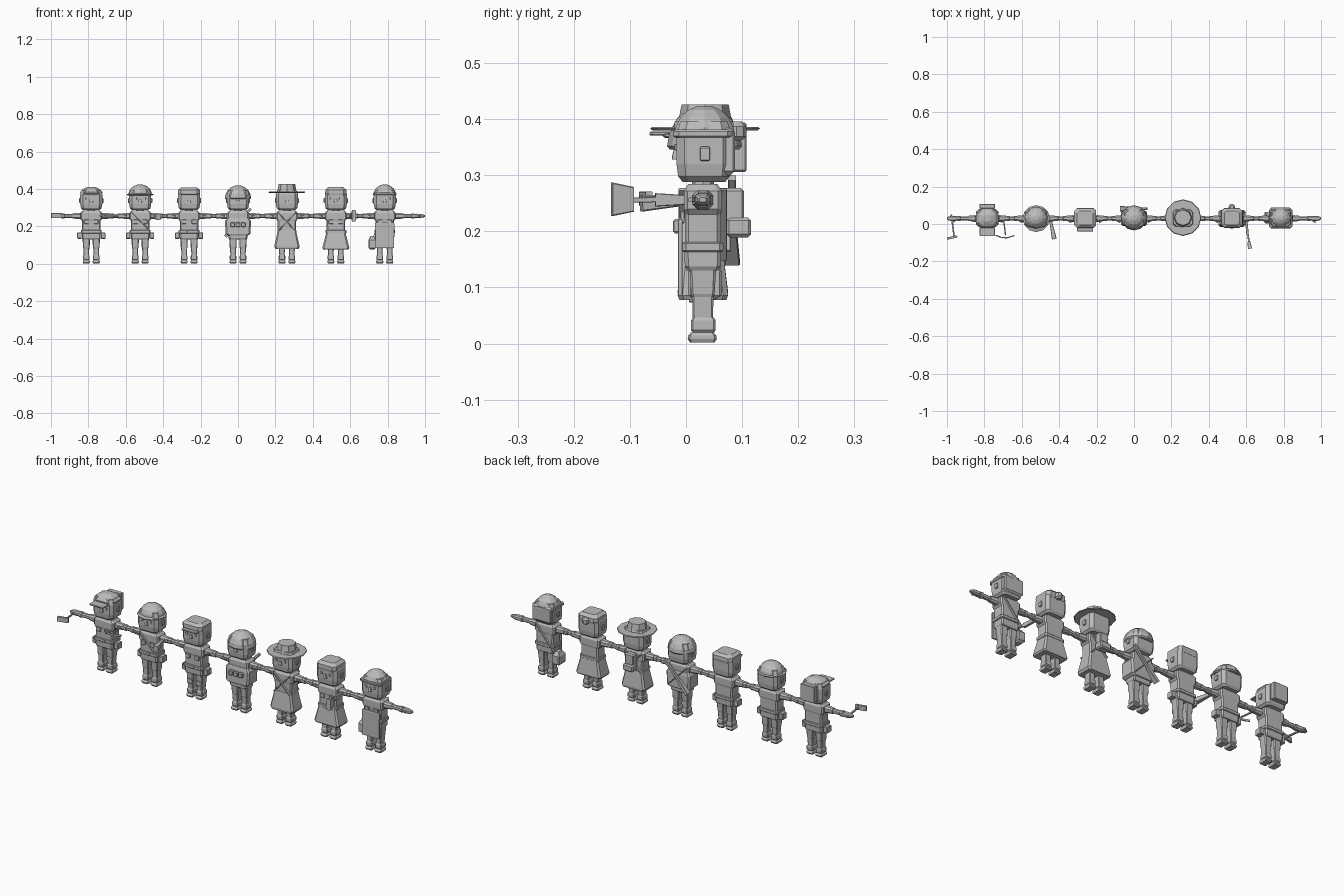
import bpy, bmesh, math
from mathutils import Vector, Matrix

grey = bpy.data.materials.new("grey")
grey.diffuse_color = (0.5, 0.5, 0.5, 1)
CY = 0.03          # depth of the row
STEP = 0.2615      # distance between figures


def finish(name, rings, mat):
    """Skin a stack of closed rings and cap both ends."""
    bm = bmesh.new()
    rows = [[bm.verts.new(mat @ Vector(p)) for p in r] for r in rings]
    n = len(rows[0])
    for a, b in zip(rows, rows[1:]):
        for i in range(n):
            bm.faces.new((a[i], a[(i + 1) % n], b[(i + 1) % n], b[i]))
    bm.faces.new(rows[0][::-1])
    bm.faces.new(rows[-1])
    bmesh.ops.recalc_face_normals(bm, faces=bm.faces)
    me = bpy.data.meshes.new(name)
    bm.to_mesh(me)
    bm.free()
    me.materials.append(grey)
    ob = bpy.data.objects.new(name, me)
    bpy.context.collection.objects.link(ob)
    return ob


def block(name, x, y, rings, cut=0.2, mat=None):
    """Chamfered box from (height, half width, half depth) levels."""
    out = []
    for z, w, d in rings:
        c = cut * min(w, d)
        out.append([(w, d - c, z), (w - c, d, z), (c - w, d, z), (-w, d - c, z),
                    (-w, c - d, z), (c - w, -d, z), (w - c, -d, z), (w, c - d, z)])
    return finish(name, out, Matrix.Translation((x, y, 0)) @ (mat or Matrix()))


def box(name, x, y, z, w, d, h, b=0.003):
    """Box with softened top and bottom; w, d, h are full sizes."""
    w, d, h = w / 2, d / 2, h / 2
    b = min(b, w * .5, d * .5, h * .5)
    return block(name, x, y, [(z - h, w - b, d - b), (z - h + b, w, d),
                              (z + h - b, w, d), (z + h, w - b, d - b)])


def turned(name, x, y, rings, sides=12):
    """Round part from (height, radius x, radius y) levels."""
    out = [[(rx * math.cos(math.tau * i / sides), ry * math.sin(math.tau * i / sides), z)
            for i in range(sides)] for z, rx, ry in rings]
    return finish(name, out, Matrix.Translation((x, y, 0)))


def bar(name, p, q, w, d, w2=None, d2=None):
    """Straight bar between two points, optionally flared."""
    p, q = Vector(p), Vector(q)
    v = q - p
    m = Matrix.Translation(p) @ v.to_track_quat('Z', 'Y').to_matrix().to_4x4()
    return block(name, 0, 0, [(0, w / 2, d / 2), (v.length, (w2 or w) / 2, (d2 or d) / 2)], .2, m)


def body(x):
    for s in (-1, 1):
        lx = x + s * .0265
        block("shoe", lx, CY - .001, [(.002, .016, .022), (.008, .019, .026), (.014, .019, .025),
                                      (.020, .015, .020)])
        block("boot", lx, CY + .001, [(.019, .014, .018), (.024, .018, .022), (.041, .018, .022),
                                      (.046, .015, .019)])
        block("leg", lx, CY, [(.044, .014, .018), (.083, .016, .019), (.088, .018, .021),
                              (.142, .020, .024)])
        along = Matrix.Translation((0, 0, .256)) @ Matrix.Rotation(s * math.pi / 2, 4, 'Y')
        block("sleeve", x, CY, [(.045, .016, .018), (.062, .017, .018), (.100, .014, .014)], .5, along)
        block("forearm", x, CY, [(.098, .011, .011), (.142, .011, .011), (.145, .014, .014),
                                 (.160, .014, .014)], .5, along)
        block("hand", x, CY, [(.158, .009, .010), (.170, .012, .014), (.190, .011, .014),
                              (.209, .007, .010), (.215, .004, .006)], .5, along)
        bar("thumb", (x + s * .168, CY - .010, .257), (x + s * .187, CY - .022, .256), .008, .008)
        box("ear", x + s * .060, CY + .004, .338, .010, .018, .026)
        box("eye", x + s * .024, CY - .0475, .350, .012, .006, .012, .001)
    block("hips", x, CY, [(.130, .046, .028), (.137, .050, .032), (.170, .050, .033)])
    block("torso", x, CY, [(.168, .049, .032), (.230, .050, .032), (.240, .058, .034),
                           (.272, .058, .034), (.284, .046, .026)])
    turned("neck", x, CY, [(.280, .022, .020), (.298, .020, .019)], 8)
    block("head", x, CY + .002, [(.288, .044, .038), (.298, .055, .046), (.320, .059, .049),
                                 (.372, .059, .049), (.396, .050, .042)], .3)
    block("nose", x, CY - .049, [(.328, .009, .006), (.333, .009, .006), (.349, .004, .002)])


def belt(x, pouches=True):
    box("belt", x, CY, .172, .112, .074, .018)
    box("buckle", x, CY - .038, .172, .020, .006, .016, .001)
    for s in (-1, 1):
        if pouches:
            box("side_pouch", x + s * .063, CY, .151, .024, .036, .034)
        box("chest_pocket", x + s * .026, CY - .036, .225, .024, .007, .022, .002)


def dome(name, x, z, r, top, sides=12):
    h = top - z
    turned(name, x, CY + .003, [(z, r, r * .95)] + [
        (z + h * math.sin(a), r * math.cos(a), r * .95 * math.cos(a)) for a in (.3, .65, 1.0, 1.35)], sides)


def flat_cap(x, w=.056, top=.408):
    block("cap", x, CY + .002, [(.366, w, .050), (.380, w + .003, .053), (.396, w + .002, .052),
                                (top, w - .014, .038)], .3)


X = [STEP * (i - 3) for i in range(7)]
for px in X:
    body(px)

# figure 1: peaked cap with neck flap, two hand tools
x = X[0]
belt(x)
block("round_cap", x, CY + .002, [(.366, .055, .049), (.384, .060, .053), (.400, .045, .042), (.412, .018, .018)], .5)
box("cap_peak", x, CY - .070, .374, .082, .050, .007, .002)
box("neck_flap", x, CY + .065, .350, .082, .026, .088)
bar("hammer_handle", (x - .192, .05, .257), (x - .177, -.07, .258), .008, .008)
bar("hammer_head", (x - .215, -.078, .258), (x - .160, -.066, .258), .012, .026)
bar("sickle_handle", (x + .085, .04, .257), (x + .098, -.060, .257), .007, .007)
arc = [(x + .045, -.060), (x + .075, -.072), (x + .105, -.074), (x + .145, -.062)]
for a, b in zip(arc, arc[1:]):
    bar("sickle_blade", (*a, .257), (*b, .257), .006, .010)

# figure 2: brimmed helmet, satchel and flared tool
x = X[1]
belt(x)
dome("helmet", x, .370, .063, .425)
turned("helmet_brim", x, CY - .001, [(.366, .066, .066), (.371, .073, .072), (.375, .062, .060)], 12)
bar("club", (x + .072, .04, .257), (x + .097, -.08, .250), .010, .010, .026, .030)
bar("strap", (x - .045, CY - .036, .275), (x + .042, CY - .036, .185), .014, .005)

# figure 3: flat cap, jacket skirt
x = X[2]
belt(x)
flat_cap(x)
box("cap_peak", x, CY - .058, .371, .086, .022, .007, .002)
for s in (-1, 1):
    box("knee_pad", x + s * .0265, CY - .021, .086, .030, .008, .026, .002)

# figure 4: round helmet, chest rig, rifle slung across the back
x = X[3]
dome("helmet", x, .352, .070, .420)
turned("helmet_rim", x, CY + .003, [(.346, .066, .062), (.352, .071, .067), (.358, .069, .065)])
block("poncho", x, CY, [(.152, .052, .038), (.160, .066, .042), (.228, .070, .040), (.245, .058, .036)])
for i in (-1, 0, 1):
    box("chest_pouch", x + i * .028, CY - .045, .209, .023, .016, .026, .005)
bar("rifle_barrel", (x + .068, .082, .295), (x - .02, .082, .200), .014, .014)
bar("rifle_stock", (x - .015, .082, .205), (x - .068, .082, .145), .016, .018, .028, .018)
bar("sling", (x - .050, CY + .041, .270), (x + .052, CY + .041, .165), .016, .005)

# figure 5: wide hat, long skirt, crossed straps
x = X[4]
turned("hat_brim", x, CY + .004, [(.380, .095, .094), (.383, .098, .098), (.386, .095, .094)], 12)
turned("hat_crown", x, CY + .004, [(.384, .054, .052), (.394, .050, .048), (.426, .044, .042)], 8)
block("skirt", x, CY, [(.080, .062, .043), (.092, .068, .045), (.165, .052, .036), (.178, .050, .034)])
for s in (-1, 1):
    for side in (-1, 1):
        bar("cross_strap", (x + s * .048, CY + side * .036, .275), (x - s * .046, CY + side * .036, .175), .014, .006)
box("backpack_roll", x, CY + .064, .207, .060, .044, .036, .006)
box("bedroll_case", x, CY + .055, .245, .050, .036, .065, .006)

# figure 6: cap with hair bun, apron skirt, long flared trumpet
x = X[5]
belt(x, False)
flat_cap(x, .054, .410)
turned("hair_bun", x, CY + .060, [(.362, .009, .009), (.369, .018, .018), (.387, .018, .018), (.396, .009, .009)], 8)
block("skirt", x, CY, [(.078, .068, .042), (.086, .072, .045), (.165, .052, .036), (.176, .050, .033)])
bar("shaft", (x + .072, .04, .257), (x + .092, -.096, .256), .009, .009)
bar("grip", (x + .078, .010, .256), (x + .084, -.055, .256), .013, .016, .013, .024)
bar("paddle", (x + .091, -.094, .257), (x + .097, -.132, .257), .016, .044, .022, .060)

# figure 7: rounded hair with band, long apron, hip bag
x = X[6]
dome("hood", x, .368, .060, .425, 10)
box("hair_back", x, CY + .040, .342, .108, .034, .085, .008)
box("head_band", x, CY + .001, .374, .124, .108, .014)
block("apron", x, CY - .040, [(.086, .050, .004), (.215, .052, .004), (.222, .048, .003)])
belt(x, False)
block("hip_bag", x - .066, CY + .004, [(.078, .012, .018), (.086, .020, .030), (.128, .020, .030), (.148, .010, .015)])
bar("bag_strap", (x - .060, CY + .037, .150), (x + .045, CY + .037, .275), .012, .005)
